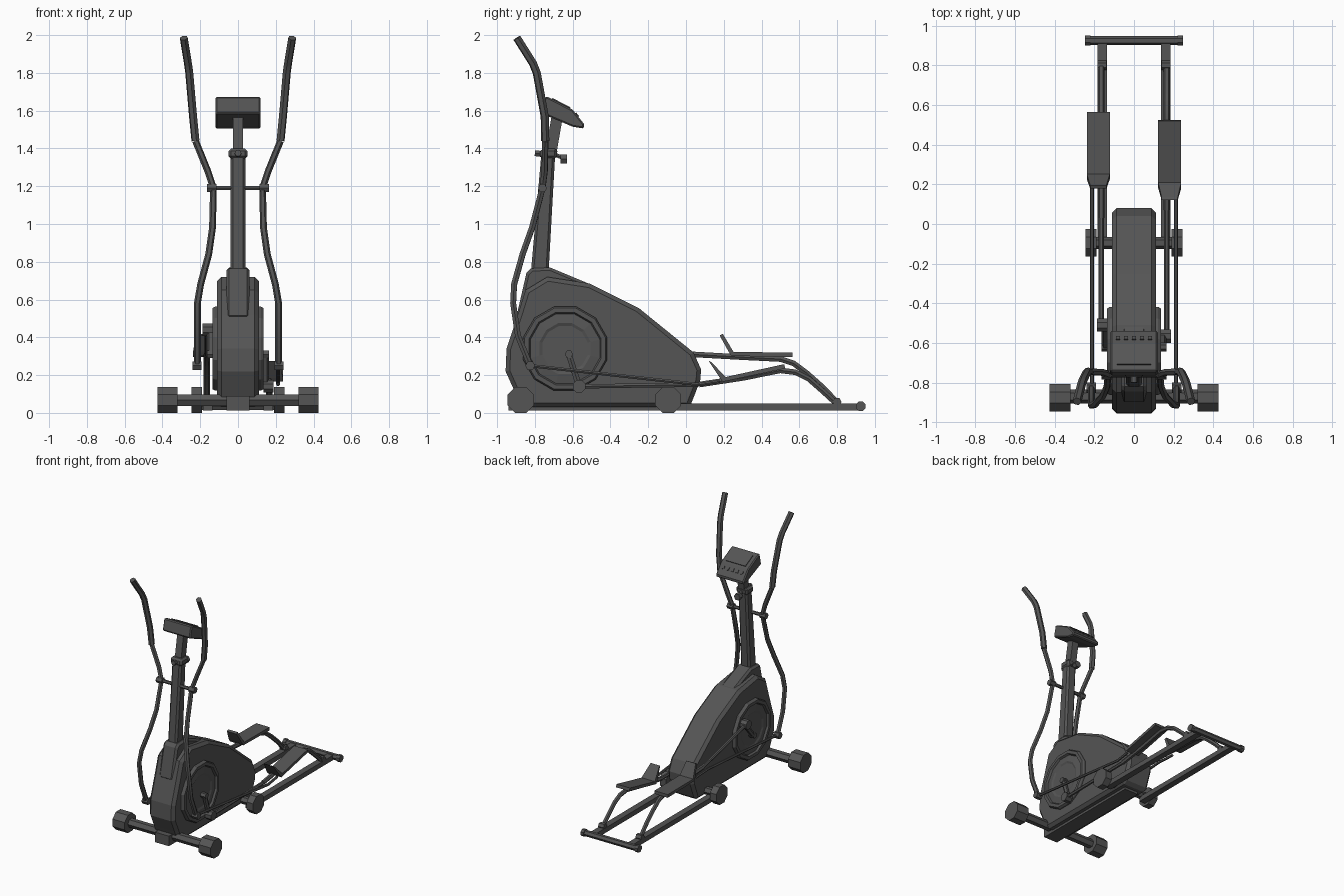
import bpy, bmesh, math
from mathutils import Vector

cube = bpy.data.objects.get("Cube")
if cube:
    bpy.data.objects.remove(cube, do_unlink=True)

GREY = (0.09, 0.09, 0.09, 1)
mat = bpy.data.materials.new("dark_grey")
mat.use_nodes = True
mat.diffuse_color = GREY
bsdf = mat.node_tree.nodes["Principled BSDF"]
bsdf.inputs["Base Color"].default_value = GREY
bsdf.inputs["Roughness"].default_value = 0.6


def link(name, mesh):
    obj = bpy.data.objects.new(name, mesh)
    bpy.context.collection.objects.link(obj)
    mesh.materials.clear()
    mesh.materials.append(mat)
    return obj


def finish(name, bm):
    bmesh.ops.recalc_face_normals(bm, faces=bm.faces)
    mesh = bpy.data.meshes.new(name)
    bm.to_mesh(mesh)
    bm.free()
    return link(name, mesh)


def prism(name, profile, x0, x1, bevel=0):
    """Side profile of (y, z) points extruded across x."""
    bm = bmesh.new()
    face = bm.faces.new([bm.verts.new((x0, y, z)) for y, z in profile])
    new = bmesh.ops.extrude_face_region(bm, geom=[face])["geom"]
    verts = [v for v in new if isinstance(v, bmesh.types.BMVert)]
    bmesh.ops.translate(bm, verts=verts, vec=(x1 - x0, 0, 0))
    obj = finish(name, bm)
    if bevel:
        mod = obj.modifiers.new("chamfer", "BEVEL")
        mod.width, mod.segments = bevel, 1
        mod.limit_method, mod.angle_limit = "ANGLE", math.radians(50)
    return obj


def ngon(y, z, r, n, turn=0.5):
    angles = [math.tau * (i + turn) / n for i in range(n)]
    return [(y + r * math.cos(a), z + r * math.sin(a)) for a in angles]


def rect(y0, y1, z0, z1):
    return [(y0, z0), (y1, z0), (y1, z1), (y0, z1)]


def tube(name, points, radius, sides=1):
    """Round bar following a path, turned into a mesh."""
    curve = bpy.data.curves.new(name, "CURVE")
    curve.dimensions = "3D"
    curve.bevel_depth, curve.bevel_resolution = radius, sides
    curve.use_fill_caps = True
    spline = curve.splines.new("POLY")
    spline.points.add(len(points) - 1)
    for p, co in zip(spline.points, points):
        p.co = (*co, 1)
    temp = bpy.data.objects.new(name + "_path", curve)
    bpy.context.collection.objects.link(temp)
    dg = bpy.context.evaluated_depsgraph_get()
    mesh = bpy.data.meshes.new_from_object(temp.evaluated_get(dg))
    bpy.data.objects.remove(temp, do_unlink=True)
    obj = link(name, mesh)
    bpy.ops.object.select_all(action="DESELECT")
    obj.select_set(True)
    bpy.context.view_layer.objects.active = obj
    bpy.ops.object.shade_smooth_by_angle(angle=math.radians(50))
    return obj


def wheel_cover(name, side, y, z, rings, n=12):
    """Dished disc: rings of (radius, x) joined from the rim to the hub."""
    bm = bmesh.new()
    loops = [[bm.verts.new((side * x, *p)) for p in ngon(y, z, r, n)] for r, x in rings]
    for a, b in zip(loops, loops[1:]):
        for i in range(n):
            j = (i + 1) % n
            bm.faces.new((a[i], a[j], b[j], b[i]))
    bm.faces.new(loops[0])
    bm.faces.new(loops[-1])
    return finish(name, bm)


# Housing, neck and frame
housing = [(-0.95, 0.34), (-0.955, 0.22), (-0.91, 0.12), (-0.87, 0.03), (0.02, 0.03),
           (0.075, 0.17), (0.08, 0.23), (0.04, 0.32), (-0.25, 0.555), (-0.51, 0.685),
           (-0.735, 0.72), (-0.85, 0.65), (-0.89, 0.52)]
prism("housing", housing, -0.11, 0.11, 0.022)
neck = [(-0.90, 0.50), (-0.845, 0.74), (-0.82, 0.765), (-0.72, 0.77), (-0.48, 0.67), (-0.7, 0.5)]
prism("neck_cover", neck, -0.062, 0.062, 0.015)
prism("base_beam", rect(-0.94, -0.03, 0.012, 0.09), -0.06, 0.06)

# Mast, collar and upper post
prism("mast", [(-0.825, 0.7), (-0.73, 0.7), (-0.692, 1.38), (-0.765, 1.38)], -0.04, 0.04, 0.014)
prism("mast_collar", [(-0.775, 1.345), (-0.685, 1.345), (-0.68, 1.40), (-0.77, 1.40)],
      -0.05, 0.05, 0.014)
prism("upper_post", [(-0.75, 1.35), (-0.69, 1.35), (-0.65, 1.58), (-0.71, 1.58)], -0.027, 0.027)
tube("height_knob_stem", [(0, -0.70, 1.37), (0, -0.64, 1.345)], 0.012)
tube("height_knob", [(0, -0.665, 1.345), (0, -0.63, 1.345)], 0.027)
tube("front_knob", [(0, -0.76, 1.37), (0, -0.80, 1.375)], 0.018)

# Console with a thin screen and key row
console = [(-0.745, 1.675), (-0.725, 1.67), (-0.60, 1.605), (-0.54, 1.53), (-0.54, 1.505),
           (-0.60, 1.515), (-0.765, 1.585)]
prism("console", console, -0.12, 0.12, 0.008)
prism("screen", [(-0.71, 1.662), (-0.615, 1.613), (-0.612, 1.618), (-0.707, 1.667)], -0.085, 0.085)
for i in range(5):
    x = -0.08 + 0.04 * i
    prism("console_key", [(-0.585, 1.586), (-0.57, 1.567), (-0.566, 1.571), (-0.581, 1.59)],
          x - 0.01, x + 0.01)

# Stabilisers and rear bar
tube("front_stabiliser", [(-0.4, -0.87, 0.067), (0.4, -0.87, 0.067)], 0.035)
tube("middle_stabiliser", [(-0.2, -0.095, 0.067), (0.2, -0.095, 0.067)], 0.03)
tube("rear_bar", [(-0.235, 0.925, 0.035), (0.235, 0.925, 0.035)], 0.023)
tube("handle_pivot", [(-0.16, -0.76, 1.19), (0.16, -0.76, 1.19)], 0.013)
tube("crank_axle", [(-0.165, -0.62, 0.31), (0.165, -0.62, 0.31)], 0.022)

HANDLE = [(0.215, -0.825, 0.25), (0.215, -0.89, 0.41), (0.215, -0.915, 0.58),
          (0.198, -0.91, 0.68), (0.155, -0.865, 0.84), (0.135, -0.815, 0.98),
          (0.13, -0.76, 1.19), (0.16, -0.748, 1.28), (0.225, -0.745, 1.44)]
GRIP = [(0.225, -0.745, 1.44), (0.238, -0.748, 1.57), (0.258, -0.79, 1.80),
        (0.265, -0.81, 1.85), (0.287, -0.895, 1.985)]
COVER = [(0.23, 0.09), (0.23, 0.122), (0.222, 0.135), (0.198, 0.135), (0.19, 0.12),
         (0.14, 0.128), (0.125, 0.122)]

# Per side: crank pin, pedal arm path and pedal profile, in (y, z)
phases = {
    "left": (1, (-0.566, 0.14),
             [(0.07, 0.15), (0.30, 0.185), (0.50, 0.225), (0.58, 0.215), (0.65, 0.18),
              (0.73, 0.11), (0.79, 0.055)],
             [(0.12, 0.275), (0.18, 0.185), (0.195, 0.165), (0.525, 0.235), (0.52, 0.258),
              (0.21, 0.19), (0.135, 0.268)]),
    "right": (-1, (-0.51, 0.44),
              [(0.03, 0.31), (0.30, 0.295), (0.50, 0.285), (0.57, 0.262), (0.64, 0.21),
               (0.73, 0.13), (0.80, 0.055)],
              [(0.178, 0.41), (0.225, 0.325), (0.24, 0.302), (0.565, 0.295), (0.565, 0.32),
               (0.252, 0.322), (0.195, 0.418)]),
}

for side_name, (s, pin, arm, pedal) in phases.items():
    def part(label):
        return side_name + "_" + label

    def span(a, b):
        return s * a, s * b

    # Swinging handle and its joints
    tube(part("handle"), [(s * x, y, z) for x, y, z in HANDLE], 0.018)
    tube(part("grip"), [(s * x, y, z) for x, y, z in GRIP], 0.022)
    tube(part("handle_bushing"), [(s * 0.115, -0.76, 1.19), (s * 0.165, -0.76, 1.19)], 0.024)
    tube(part("handle_joint"), [(s * 0.192, -0.825, 0.25), (s * 0.24, -0.825, 0.25)], 0.026)

    # Feet
    prism(part("front_foot"), ngon(-0.875, 0.068, 0.075, 8), *span(0.32, 0.425))
    prism(part("middle_foot"), ngon(-0.095, 0.068, 0.075, 8), *span(0.19, 0.245))
    prism(part("rear_cap"), ngon(0.925, 0.035, 0.028, 8), *span(0.22, 0.247))

    # Rail
    prism(part("rail"), rect(-0.10, 0.92, 0.012, 0.05), *span(0.135, 0.185))

    # Wheel cover and crank
    wheel_cover(part("wheel_cover"), s, -0.64, 0.34, COVER)
    tube(part("crank"), [(s * 0.145, -0.62, 0.31), (s * 0.145, *pin)], 0.018)
    prism(part("crank_joint"), ngon(*pin, 0.036, 8), *span(0.135, 0.187))

    # Links from crank and handle to the pedal arm
    tube(part("crank_link"), [(s * 0.165, *pin), (s * 0.165, *arm[0])], 0.013)
    tube(part("handle_link"), [(s * 0.212, -0.825, 0.25), (s * 0.212, *arm[0]),
                               (s * 0.212, 0.18, arm[0][1] + (arm[1][1] - arm[0][1]) * 0.5)], 0.01)
    tube(part("pedal_arm"), [(s * 0.165, *p) for p in arm], 0.017)
    tube(part("roller"), [(s * 0.138, 0.80, 0.058), (s * 0.185, 0.80, 0.058)], 0.024)

    # Pedal with a raised toe flap, rounded towards the toe
    plate = prism(part("pedal"), pedal, *span(0.122, 0.238))
    toe = min(p[0] for p in pedal) + 0.03
    for v in plate.data.vertices:
        if v.co.y < toe:
            v.co.x = s * 0.18 + (v.co.x - s * 0.18) * 0.7
